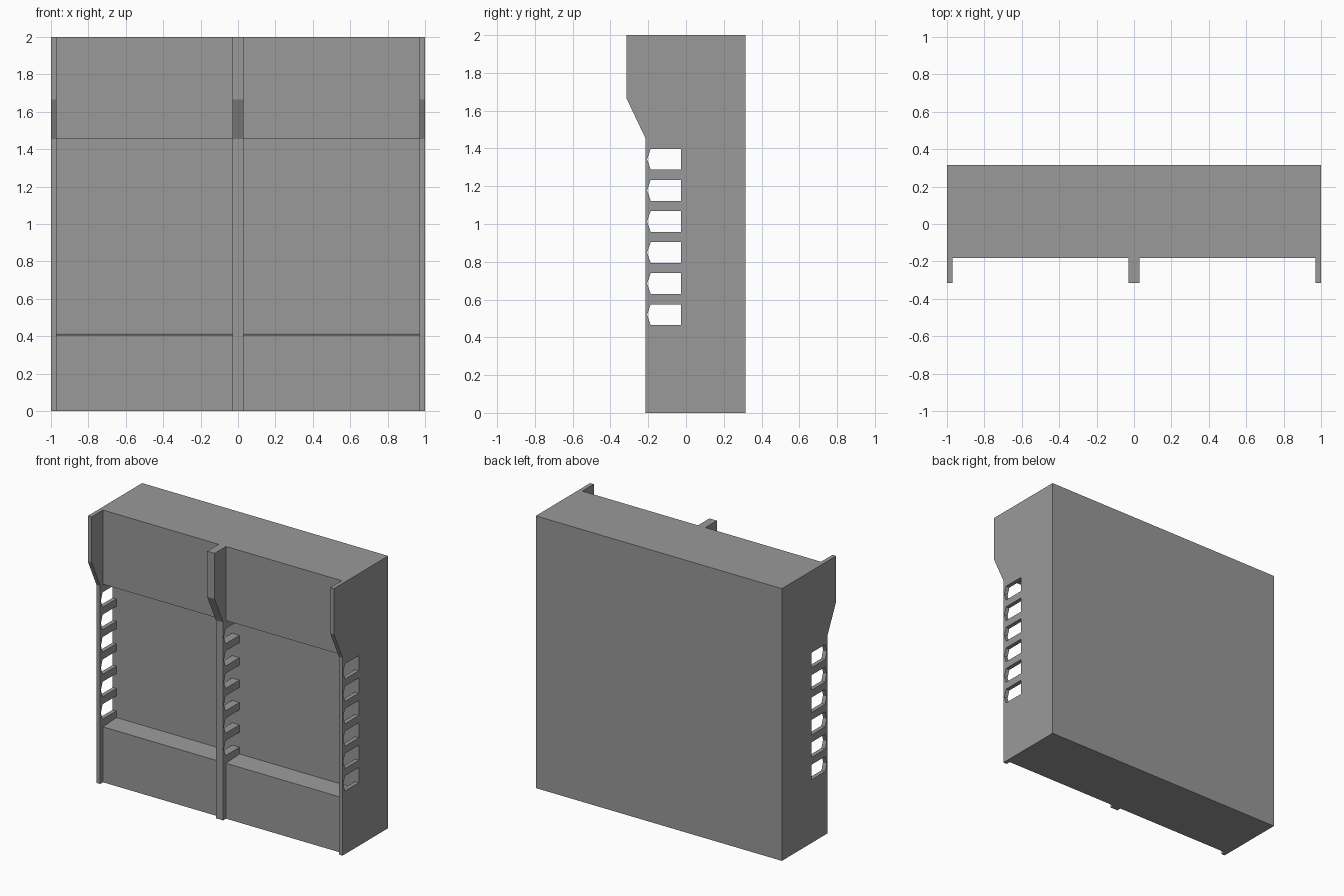
import bpy, bmesh
from mathutils import Matrix

if "Cube" in bpy.data.objects:
    bpy.data.objects.remove(bpy.data.objects["Cube"])

grey = bpy.data.materials.new("plain grey")
grey.diffuse_color = (0.32, 0.32, 0.32, 1)
grey.use_nodes = True
grey.node_tree.nodes["Principled BSDF"].inputs["Base Color"].default_value = grey.diffuse_color

# side profile (y, z) becomes world y, z; extrusion runs along x
TO_WORLD = Matrix(((0, 0, 1, 0), (1, 0, 0, 0), (0, 1, 0, 0), (0, 0, 0, 1)))


def extrude_profile(name, outlines, x0, x1):
    """Solid from closed (y, z) outlines; later outlines are holes."""
    curve = bpy.data.curves.new(name, 'CURVE')
    curve.dimensions = '2D'
    curve.fill_mode = 'BOTH'
    curve.extrude = (x1 - x0) / 2
    for pts in outlines:
        s = curve.splines.new('POLY')
        s.points.add(len(pts) - 1)
        for p, (y, z) in zip(s.points, pts):
            p.co = (y, z, 0, 1)
        s.use_cyclic_u = True
    tmp = bpy.data.objects.new(name + "_curve", curve)
    bpy.context.collection.objects.link(tmp)
    deps = bpy.context.evaluated_depsgraph_get()
    mesh = bpy.data.meshes.new_from_object(tmp.evaluated_get(deps))
    bpy.data.objects.remove(tmp)
    mesh.transform(Matrix.Translation(((x0 + x1) / 2, 0, 0)) @ TO_WORLD)
    bm = bmesh.new()
    bm.from_mesh(mesh)
    bmesh.ops.remove_doubles(bm, verts=bm.verts, dist=1e-4)
    bmesh.ops.recalc_face_normals(bm, faces=bm.faces)
    for f in bm.faces:
        f.smooth = False
    bm.to_mesh(mesh)
    bm.free()
    mesh.materials.clear()
    mesh.materials.append(grey)
    ob = bpy.data.objects.new(name, mesh)
    bpy.context.collection.objects.link(ob)
    return ob


# cabinet outline with the overhanging head, and six pointed shelf slots
outline = [(0.315, 0), (0.315, 2), (-0.315, 2), (-0.315, 1.665), (-0.215, 1.455), (-0.215, 0)]
slots = []
for i in range(6):
    z = 0.52 + i * 0.1645
    slots.append([(-0.026, z - 0.055), (-0.187, z - 0.055), (-0.206, z),
                  (-0.187, z + 0.055), (-0.026, z + 0.055)])
cabinet = extrude_profile("slotted_cabinet", [outline] + slots, -1, 1)

# two bays cut between the three upright panels: plinth, recess and header
bay = [(-0.5, -0.1), (-0.182, -0.1), (-0.182, 0.407), (-0.024, 0.415),
       (-0.024, 1.455), (-0.182, 1.455), (-0.182, 2.1), (-0.5, 2.1)]
cutters = []
for x0, x1 in ((-0.97, -0.03), (0.03, 0.97)):
    c = extrude_profile("bay_cutter", [bay], x0, x1)
    c.hide_render = True
    m = cabinet.modifiers.new("bay", 'BOOLEAN')
    m.operation = 'DIFFERENCE'
    m.solver = 'EXACT'
    m.object = c
    cutters.append(c)

# bake the cuts and drop the cutters
deps = bpy.context.evaluated_depsgraph_get()
baked = bpy.data.meshes.new_from_object(cabinet.evaluated_get(deps))
cabinet.modifiers.clear()
cabinet.data = baked
for c in cutters:
    bpy.data.objects.remove(c)
